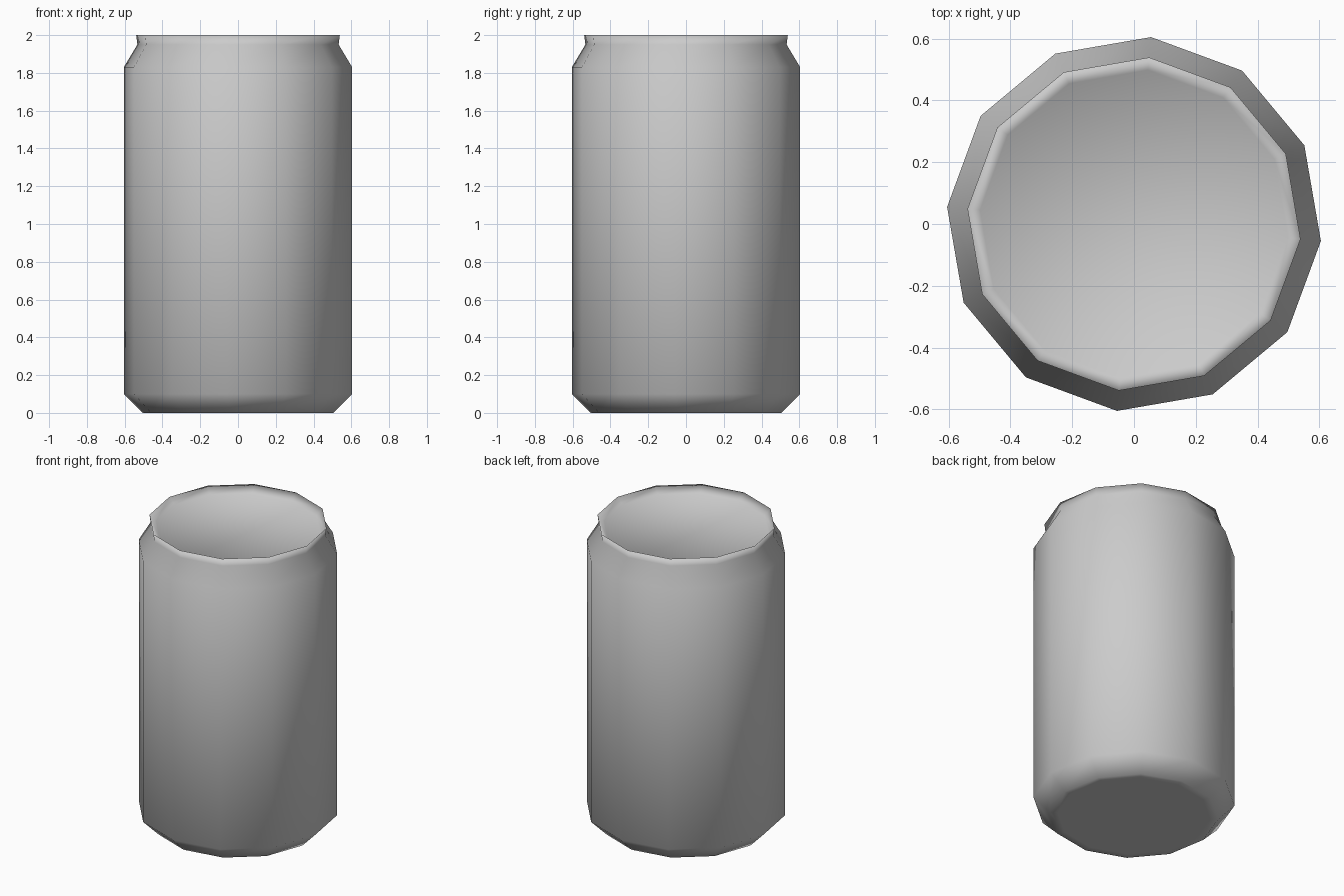
import bpy
import bmesh
from math import cos, sin, radians, tau

cube = bpy.data.objects.get("Cube")
if cube:
    bpy.data.objects.remove(cube, do_unlink=True)

SIDES = 12
TURN = radians(-5.2)

# Plain grey metal
metal = bpy.data.materials.new("grey_metal")
metal.use_nodes = True
GREY = (0.6, 0.6, 0.6, 1)
metal.diffuse_color = GREY
metal.node_tree.nodes["Principled BSDF"].inputs["Base Color"].default_value = GREY

# Can profile (radius, height) from the base panel to the recessed lid
profile = [
    (0.46, 0.0), (0.507, 0.0),       # base
    (0.607, 0.10), (0.607, 1.83),    # wall
    (0.535, 1.95), (0.541, 2.0),     # neck and rim
    (0.50, 1.96),                    # lid recess
]


def ring(bm, radius, z):
    return [bm.verts.new((radius * cos(TURN + tau * i / SIDES),
                          radius * sin(TURN + tau * i / SIDES), z))
            for i in range(SIDES)]


bm = bmesh.new()
rings = [ring(bm, r, z) for r, z in profile]
for low, high in zip(rings, rings[1:]):
    for i in range(SIDES):
        j = (i + 1) % SIDES
        bm.faces.new((low[i], low[j], high[j], high[i]))

# Base and lid panels
bm.faces.new(rings[0][::-1])
bm.faces.new(rings[-1])
bmesh.ops.recalc_face_normals(bm, faces=bm.faces)
for face in bm.faces:
    face.smooth = True

mesh = bpy.data.meshes.new("can_body")
bm.to_mesh(mesh)
bm.free()
mesh.materials.append(metal)
can = bpy.data.objects.new("can_body", mesh)
bpy.context.collection.objects.link(can)
